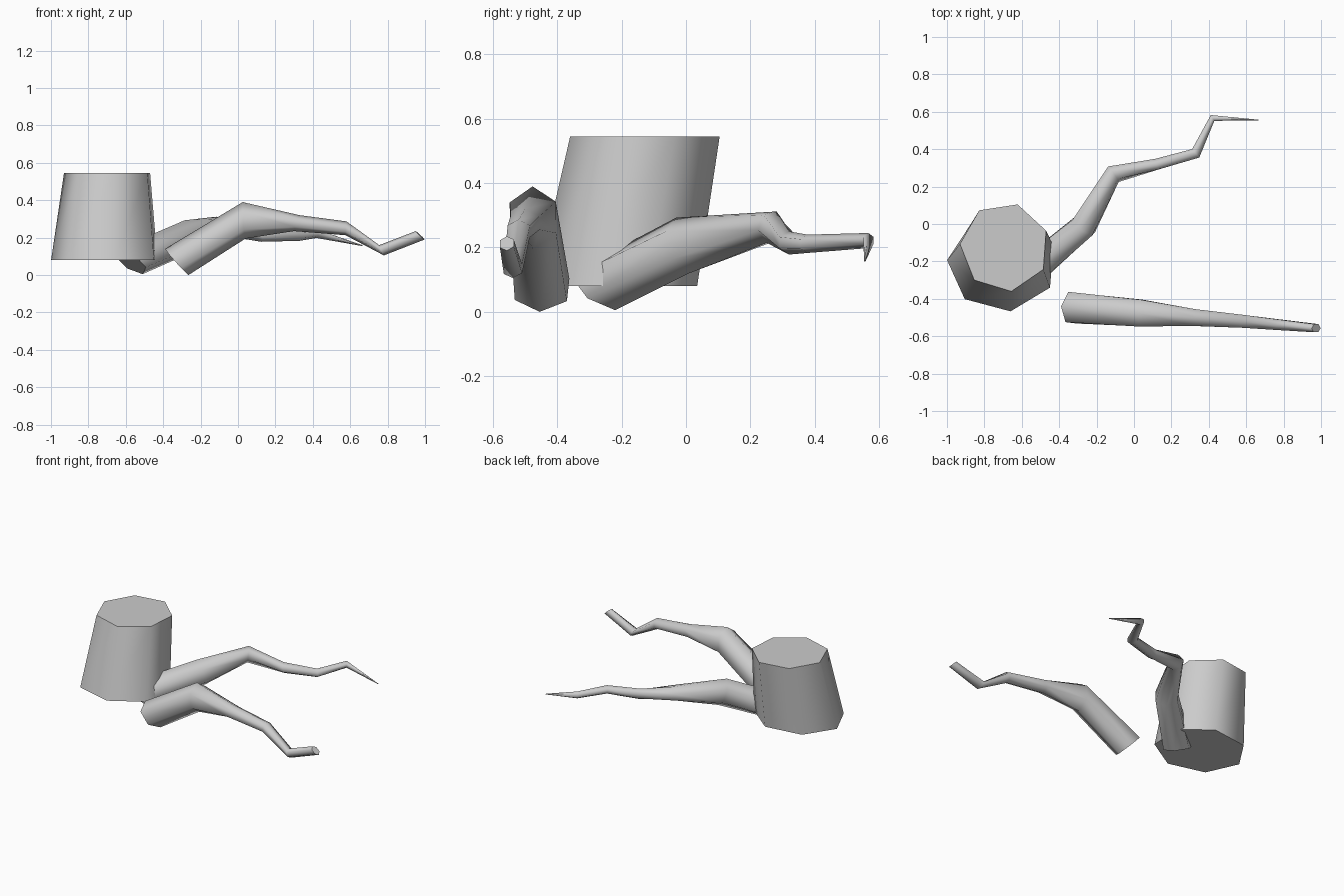
import bpy
import bmesh
from math import cos, sin, radians, tau
from mathutils import Vector

cube = bpy.data.objects.get("Cube")
if cube:
    bpy.data.objects.remove(cube)

grey = bpy.data.materials.new("bark_grey")
grey.use_nodes = True
COLOUR = (0.6, 0.6, 0.6, 1)
grey.diffuse_color = COLOUR
grey.node_tree.nodes["Principled BSDF"].inputs["Base Color"].default_value = COLOUR


def loft(name, rings):
    """Skin a list of point rings into a closed solid: smooth sides, flat caps."""
    bm = bmesh.new()
    loops = [[bm.verts.new(p) for p in ring] for ring in rings]
    n = len(loops[0])
    for a, b in zip(loops, loops[1:]):
        for i in range(n):
            j = (i + 1) % n
            bm.faces.new((a[i], a[j], b[j], b[i])).smooth = True
    bm.faces.new(loops[0][::-1])
    bm.faces.new(loops[-1])
    bmesh.ops.recalc_face_normals(bm, faces=bm.faces)
    mesh = bpy.data.meshes.new(name)
    bm.to_mesh(mesh)
    bm.free()
    mesh.materials.append(grey)
    obj = bpy.data.objects.new(name, mesh)
    bpy.context.collection.objects.link(obj)
    return obj


def ellipse(cx, cy, z, rx, ry, sides=7, turn=radians(21.6)):
    return [(cx + rx * cos(turn + tau * i / sides),
             cy + ry * sin(turn + tau * i / sides), z) for i in range(sides)]


def root(name, stations, sides=6):
    """Each station is a ridge point, an underside point and a sideways radius."""
    tops = [Vector(s[0]) for s in stations]
    lows = [Vector(s[1]) for s in stations]
    mids = [(t + b) / 2 for t, b in zip(tops, lows)]
    rings = []
    for k, (mid, top) in enumerate(zip(mids, tops)):
        before, after = mids[max(k - 1, 0)], mids[min(k + 1, len(mids) - 1)]
        way = Vector()
        for step in (mid - before, after - mid):
            if step.length > 0:
                way += step.normalized()
        up = top - mid
        side = way.cross(up).normalized() * stations[k][2]
        rings.append([mid + up * cos(tau * i / sides) + side * sin(tau * i / sides)
                      for i in range(sides)])
    return loft(name, rings)


# Tapered, leaning stump
loft("stump", [ellipse(-0.705, -0.212, 0.08, 0.295, 0.258),
               ellipse(-0.692, -0.124, 0.545, 0.239, 0.239)])

# Arched root lying in front
root("front_root", [
    ((-0.39, -0.44, 0.14), (-0.265, -0.455, 0.0), 0.094),
    ((0.025, -0.477, 0.39), (0.04, -0.475, 0.195), 0.083),
    ((0.33, -0.50, 0.32), (0.30, -0.50, 0.235), 0.052),
    ((0.58, -0.52, 0.287), (0.575, -0.52, 0.213), 0.04),
    ((0.755, -0.538, 0.16), (0.78, -0.538, 0.105), 0.033),
    ((0.95, -0.557, 0.235), (0.998, -0.557, 0.19), 0.025),
])

# Winding root running back from under the stump to a sharp tip
root("back_root", [
    ((-0.64, -0.32, 0.14), (-0.51, -0.22, 0.005), 0.092),
    ((-0.285, -0.03, 0.293), (-0.25, 0.01, 0.12), 0.077),
    ((-0.115, 0.282, 0.312), (-0.105, 0.25, 0.215), 0.051),
    ((0.12, 0.32, 0.25), (0.125, 0.32, 0.178), 0.034),
    ((0.33, 0.378, 0.24), (0.33, 0.378, 0.183), 0.034),
    ((0.42, 0.567, 0.245), (0.42, 0.567, 0.198), 0.021),
    ((0.665, 0.556, 0.16), (0.665, 0.556, 0.155), 0.002),
])
